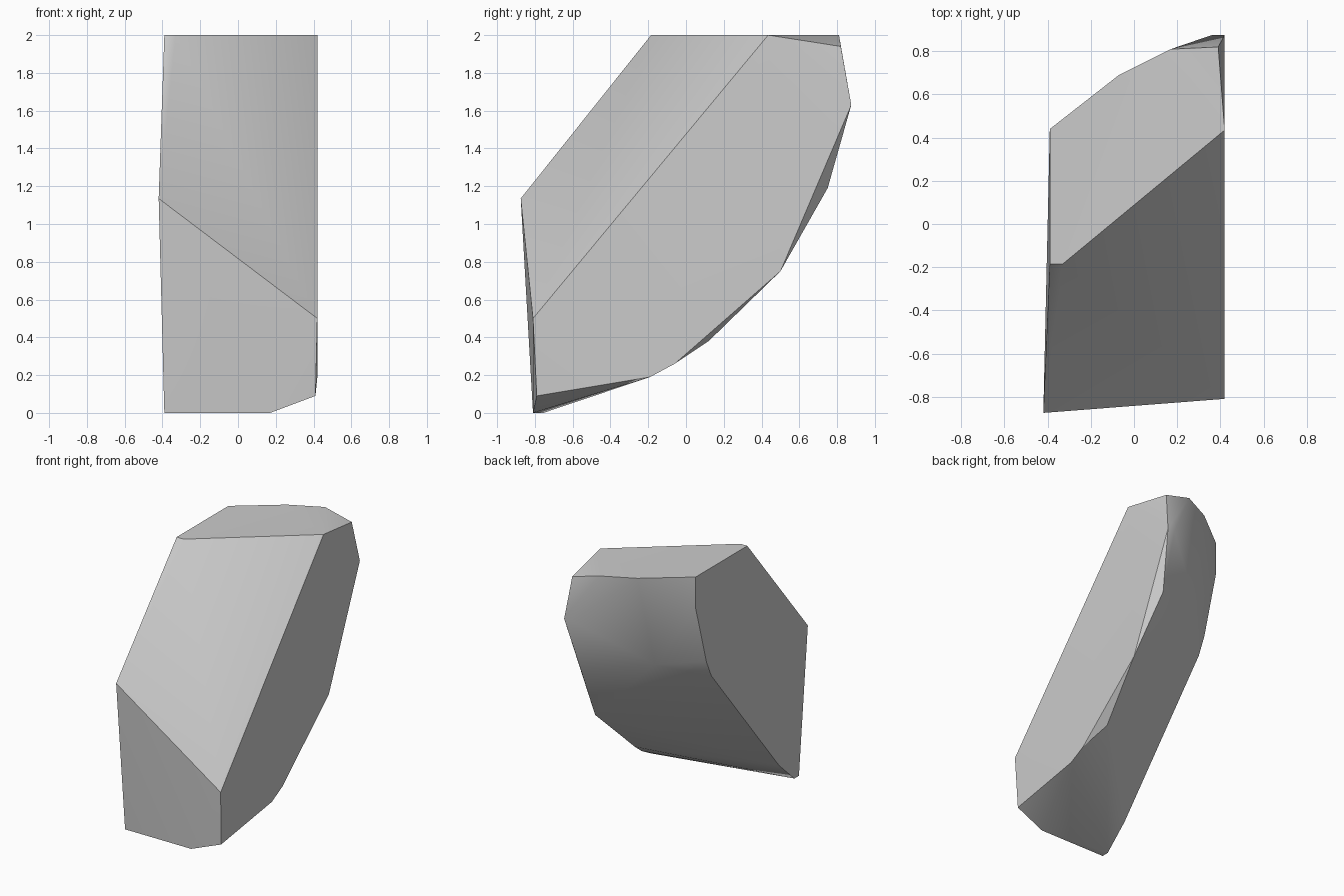
import bpy
import bmesh
import math

# Remove only the default cube
default_cube = bpy.data.objects.get("Cube")
if default_cube:
    bpy.data.objects.remove(default_cube, do_unlink=True)


def flat_material(name, colour):
    """One plain colour for both viewport and render."""
    material = bpy.data.materials.new(name)
    material.use_nodes = True
    material.diffuse_color = colour
    shader = next(n for n in material.node_tree.nodes if n.type == "BSDF_PRINCIPLED")
    shader.inputs["Base Color"].default_value = colour
    return material


def hull_object(name, points, material, smooth_angle):
    """Wrap the corner points in a convex skin and shade it smooth by angle."""
    bm = bmesh.new()
    for point in points:
        bm.verts.new(point)
    hull = bmesh.ops.convex_hull(bm, input=bm.verts[:])
    loose = [e for e in hull["geom_interior"] if isinstance(e, bmesh.types.BMVert)]
    bmesh.ops.delete(bm, geom=loose, context="VERTS")
    # Merge the triangles of each cut plane into one flat facet
    bmesh.ops.dissolve_limit(bm, angle_limit=math.radians(1.5),
                             verts=bm.verts[:], edges=bm.edges[:])
    bmesh.ops.recalc_face_normals(bm, faces=bm.faces[:])
    mesh = bpy.data.meshes.new(name)
    bm.to_mesh(mesh)
    bm.free()
    mesh.materials.append(material)
    obj = bpy.data.objects.new(name, mesh)
    bpy.context.scene.collection.objects.link(obj)
    bpy.ops.object.select_all(action="DESELECT")
    obj.select_set(True)
    bpy.context.view_layer.objects.active = obj
    bpy.ops.object.shade_smooth_by_angle(angle=smooth_angle)
    return obj


SIDE = 0.42    # flat cut on the +x side
EDGE = -0.39   # rim of the cut on the -x side
TOP = 2.0

# Flat +x side, as a (y, z) profile
side_profile = [(-0.81, 0.5), (-0.19, 0.19), (-0.06, 0.26), (0.5, 0.75),
                (0.875, 1.63), (0.435, TOP)]
# Rim of the opposite side, as a (y, z) profile
rim_profile = [(-0.81, 0), (-0.755, 0), (-0.57, 0.17), (0.25, 1.17),
               (0.31, 1.3), (0.44, 1.76)]
# Flat top, as an (x, y) outline
top_outline = [(EDGE, 0.44), (EDGE, -0.185), (-0.33, -0.185),
               (0.17, 0.81), (-0.07, 0.69)]
# Front corners, the dropped top corner and the rounded back
front_corners = [(-0.42, -0.875, 1.135), (0.41, -0.79, 0.09), (0.17, -0.81, 0)]
dropped_corner = [(0.39, 0.82, 1.94)]
back_bulge = [(0.36, 0.75, 1.19), (0.35, 0.12, 0.38),
              (0.36, 0.875, 1.63), (-0.12, 0.55, 1.3)]

corners = [(SIDE, y, z) for y, z in side_profile]
corners += [(EDGE, y, z) for y, z in rim_profile]
corners += [(x, y, TOP) for x, y in top_outline]
corners += front_corners + dropped_corner + back_bulge

stone = flat_material("stone grey", (0.6, 0.6, 0.6, 1.0))
hull_object("rock", corners, stone, math.radians(32))
